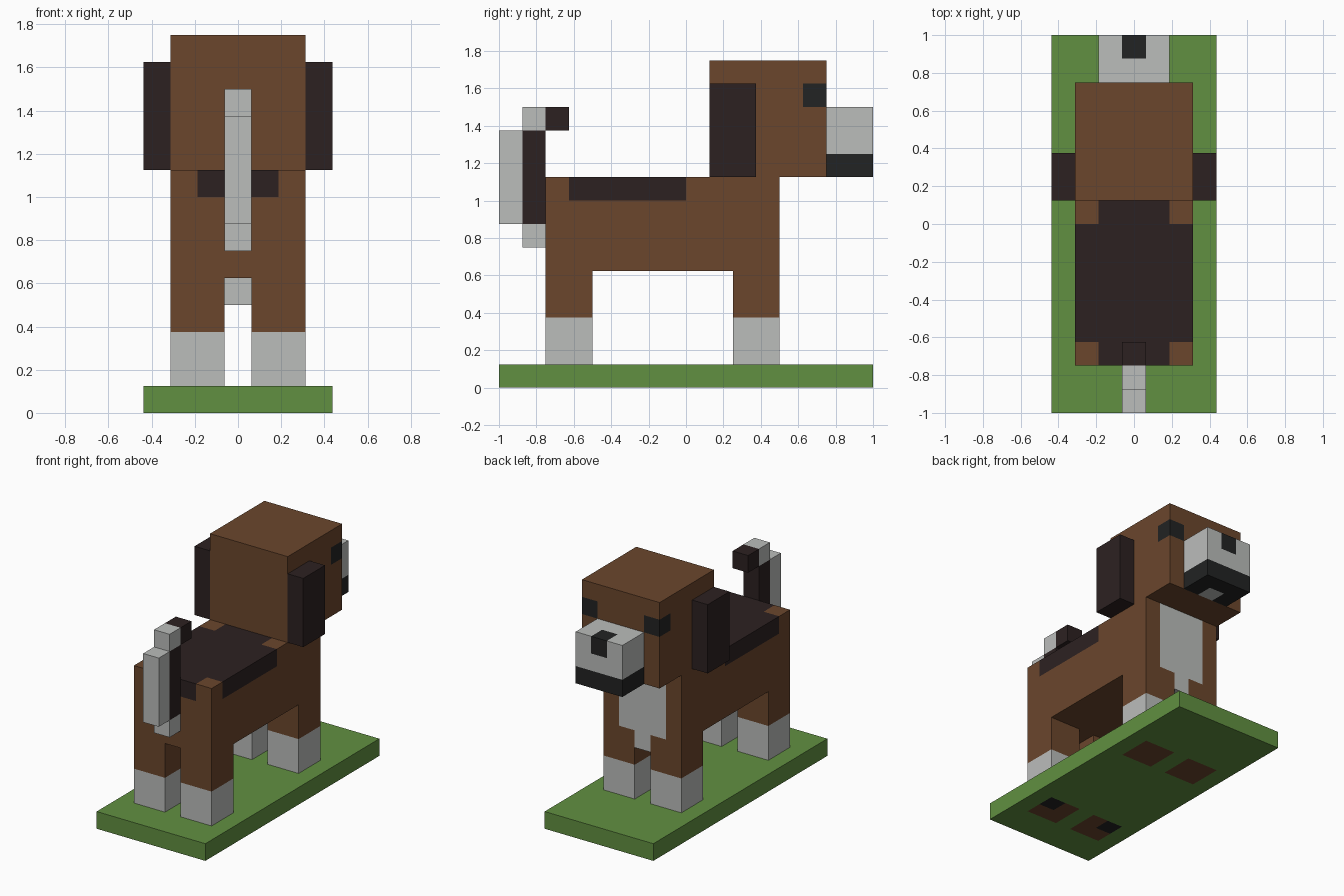
import bpy
import bmesh
from mathutils import Vector

if "Cube" in bpy.data.objects:
    bpy.data.objects.remove(bpy.data.objects["Cube"], do_unlink=True)

U = 0.125  # one block, all sizes below are in blocks


def linear(v):
    v /= 255
    return v / 12.92 if v <= 0.04045 else ((v + 0.055) / 1.055) ** 2.4


# Flat colours
PALETTE = {
    "brown_fur": (107, 70, 44),
    "dark_fur": (44, 33, 33),
    "pale_fur": (187, 189, 187),
    "black": (34, 35, 35),
    "grass_green": (97, 144, 65),
}
BROWN, DARK, PALE, BLACK, GREEN = range(5)
materials = []
for mat_name, rgb in PALETTE.items():
    colour = [linear(v) for v in rgb] + [1.0]
    mat = bpy.data.materials.new(mat_name)
    mat.use_nodes = True
    mat.diffuse_color = colour
    bsdf = mat.node_tree.nodes["Principled BSDF"]
    bsdf.inputs["Base Color"].default_value = colour
    bsdf.inputs["Roughness"].default_value = 0.9
    materials.append(mat)


def block(name, x, y, z, paint, cuts=((), (), ())):
    """Box between bounds, cut along planes, each face coloured by the block behind it."""
    bm = bmesh.new()
    bmesh.ops.create_cube(bm, size=1)
    lo, hi = Vector((x[0], y[0], z[0])), Vector((x[1], y[1], z[1]))
    for v in bm.verts:
        v.co = Vector([a + (b - a) * (c + 0.5) for a, b, c in zip(lo, hi, v.co)])
    for axis, planes in enumerate(cuts):
        normal = Vector([float(i == axis) for i in range(3)])
        for p in planes:
            bmesh.ops.bisect_plane(bm, geom=bm.verts[:] + bm.edges[:] + bm.faces[:],
                                   plane_co=normal * p, plane_no=normal)
    bm.normal_update()
    for f in bm.faces:
        inside = f.calc_center_median() - f.normal * 0.5
        f.material_index = paint(*inside) if callable(paint) else paint
    for v in bm.verts:
        v.co *= U
    mesh = bpy.data.meshes.new(name)
    for mat in materials:
        mesh.materials.append(mat)
    bm.to_mesh(mesh)
    bm.free()
    obj = bpy.data.objects.new(name, mesh)
    bpy.context.collection.objects.link(obj)
    return obj


# Colour rules
def paint_base(x, y, z):
    if 0.5 < abs(x) < 2.5 and (2 < y < 4 or -6 < y < -4):
        return BLACK if abs(x) > 1.5 and -5 < y < -4 else BROWN
    return GREEN


def paint_body(x, y, z):
    if y > 3 and abs(x) < 1.5:
        return PALE
    if z > 8 and (-5 < y < 0 or (y < 1 and abs(x) < 1.5)):
        return DARK
    return BROWN


def paint_head(x, y, z):
    return BLACK if y > 5 and 12 < z < 13 and abs(x) > 1.5 else BROWN


def paint_muzzle(x, y, z):
    if z < 10:
        return PALE if abs(x) < 0.5 and y < 7 else BLACK
    return BLACK if z > 11 and y > 7 and abs(x) < 0.5 else PALE


# Ground slab, with painted patches underneath
block("ground_slab", (-3.5, 3.5), (-8, 8), (0, 1), paint_base,
      ((-2.5, -1.5, -0.5, 0.5, 1.5, 2.5), (-6, -5, -4, 2, 4), ()))

# Body with saddle patch and pale chest
block("body", (-2.5, 2.5), (-6, 4), (5, 9), paint_body,
      ((-1.5, -0.5, 0.5, 1.5), (-5, 0, 1, 3), (8,)))
block("chest_tuft", (-0.5, 0.5), (3, 4), (4, 5), PALE)

# Head
block("head", (-2.5, 2.5), (1, 6), (9, 14), paint_head,
      ((-1.5, 1.5), (5,), (12, 13)))
block("muzzle", (-1.5, 1.5), (6, 8), (9, 12), paint_muzzle,
      ((-0.5, 0.5), (7,), (10, 11)))

# Mirrored ears and legs with pale socks
for side, s in (("left", 1), ("right", -1)):
    block(side + "_ear", sorted((2.5 * s, 3.5 * s)), (1, 3), (9, 13), DARK)
    for end, y in (("front", (2, 4)), ("back", (-6, -4))):
        block(f"{end}_{side}_leg", sorted((0.5 * s, 2.5 * s)), y, (1, 5),
              lambda x, y, z: PALE if z < 3 else BROWN, ((), (), (3,)))

# Curled tail
block("tail_core", (-0.5, 0.5), (-7, -6), (6, 12),
      lambda x, y, z: DARK if 7 < z < 11 else PALE, ((), (), (7, 11)))
block("tail_back", (-0.5, 0.5), (-8, -7), (7, 11), PALE)
block("tail_tip", (-0.5, 0.5), (-6, -5), (11, 12), DARK)
